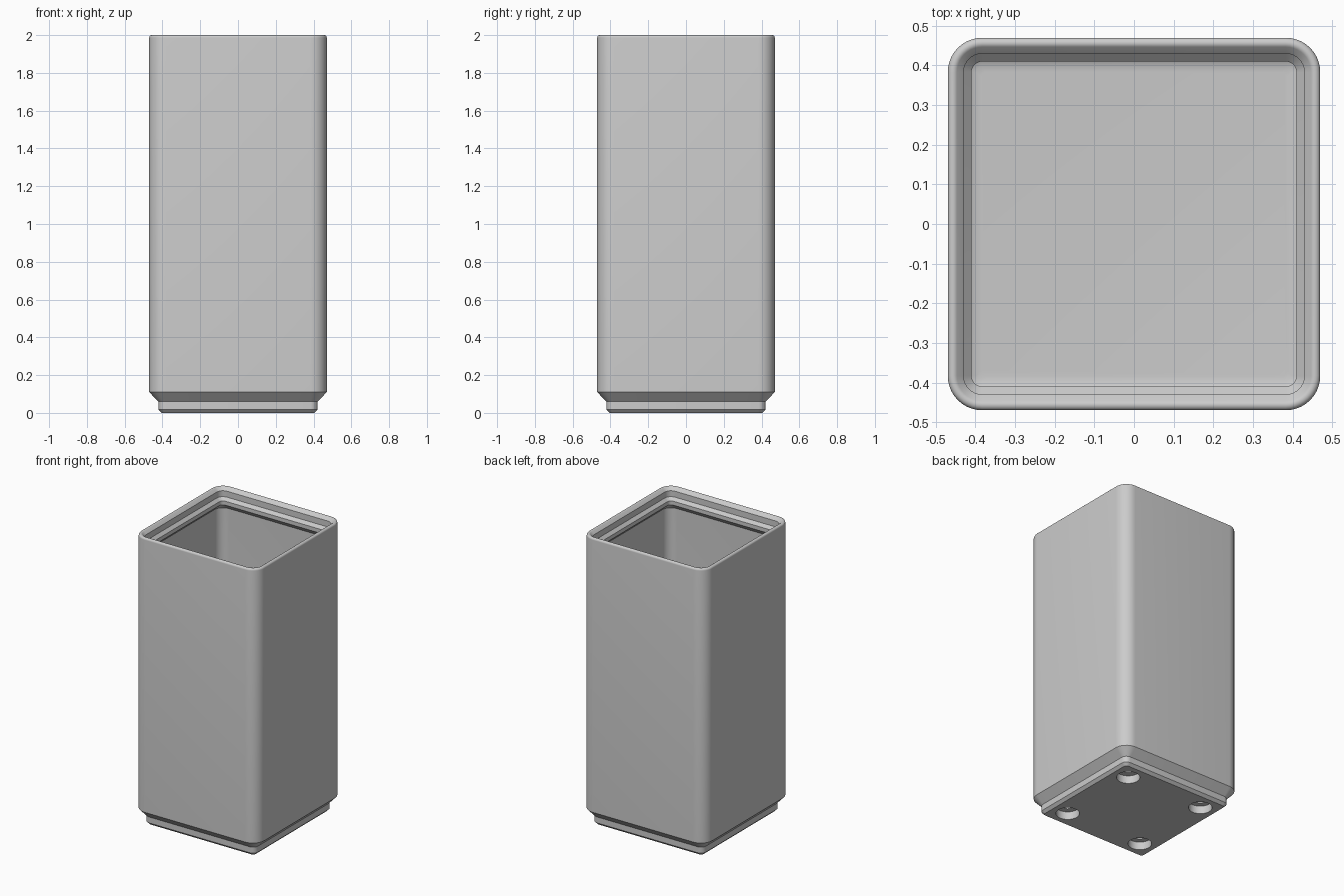
import bpy, bmesh, math

if "Cube" in bpy.data.objects:
    bpy.data.objects.remove(bpy.data.objects["Cube"], do_unlink=True)

HALF, CORNER, STEPS = 0.47, 0.087, 10

grey = bpy.data.materials.new("plain grey")
grey.use_nodes = True
grey.diffuse_color = (0.6, 0.6, 0.6, 1)
grey.node_tree.nodes["Principled BSDF"].inputs["Base Color"].default_value = (0.6, 0.6, 0.6, 1)


def new_object(name, bm):
    bmesh.ops.recalc_face_normals(bm, faces=bm.faces)
    mesh = bpy.data.meshes.new(name)
    bm.to_mesh(mesh)
    bm.free()
    mesh.materials.append(grey)
    obj = bpy.data.objects.new(name, mesh)
    bpy.context.collection.objects.link(obj)
    return obj


def loft(bm, rings):
    """Skin a list of point loops and cap both ends."""
    loops = [[bm.verts.new(p) for p in ring] for ring in rings]
    n = len(loops[0])
    for a, b in zip(loops, loops[1:]):
        for i in range(n):
            j = (i + 1) % n
            bm.faces.new((a[i], a[j], b[j], b[i]))
    bm.faces.new(loops[0])
    bm.faces.new(loops[-1])


def rounded_square(half, z):
    """Every ring shares the same corner centres, so the radius follows the size."""
    centre = min(HALF - CORNER, half - 0.015)
    r = half - centre
    points = []
    for q in range(4):
        mid = math.pi / 4 + q * math.pi / 2
        cx = math.copysign(centre, math.cos(mid))
        cy = math.copysign(centre, math.sin(mid))
        for k in range(STEPS + 1):
            a = (q + k / STEPS) * math.pi / 2
            points.append((cx + r * math.cos(a), cy + r * math.sin(a), z))
    return points


def arc(cx, cz, r, start, end, n):
    for i in range(n + 1):
        a = math.radians(start + (end - start) * i / n)
        yield cx + r * math.cos(a), cz + r * math.sin(a)


# Stepped foot and outer wall, then the rounded rim
RIM = 0.0136
profile = [(0.403, 0), (0.421, 0.018), (0.421, 0.059), (HALF, 0.11)]
profile += arc(HALF - RIM, 2 - RIM, RIM, 0, 135, 8)
# Stacking lip, inner wall and filleted floor
profile += [(0.43, 1.979), (0.43, 1.938), (0.41, 1.918), (0.41, 1.891), (0.448, 1.853)]
profile += arc(0.385, 0.222, 0.063, 0, -90, 8)

bm = bmesh.new()
loft(bm, [rounded_square(h, z) for h, z in profile])
bin_body = new_object("bin_body", bm)

# Stepped round recesses with a narrow screw hole, one near each foot corner
bm = bmesh.new()
for sx in (-1, 1):
    for sy in (-1, 1):
        loft(bm, [[(sx * 0.294 + r * math.cos(i * math.tau / 40),
                    sy * 0.294 + r * math.sin(i * math.tau / 40), z) for i in range(40)]
                  for r, z in ((0.0736, -0.02), (0.0736, 0.054), (0.034, 0.054), (0.034, 0.136))])
cutter = new_object("foot_hole_cutter", bm)
cutter.hide_render = True

bpy.ops.object.select_all(action="DESELECT")
bpy.context.view_layer.objects.active = bin_body
bin_body.select_set(True)
cut = bin_body.modifiers.new("foot holes", "BOOLEAN")
cut.operation, cut.solver, cut.object = "DIFFERENCE", "EXACT", cutter
bpy.ops.object.modifier_apply(modifier=cut.name)
bpy.data.objects.remove(cutter, do_unlink=True)
bpy.ops.object.shade_smooth_by_angle(angle=math.radians(30))
